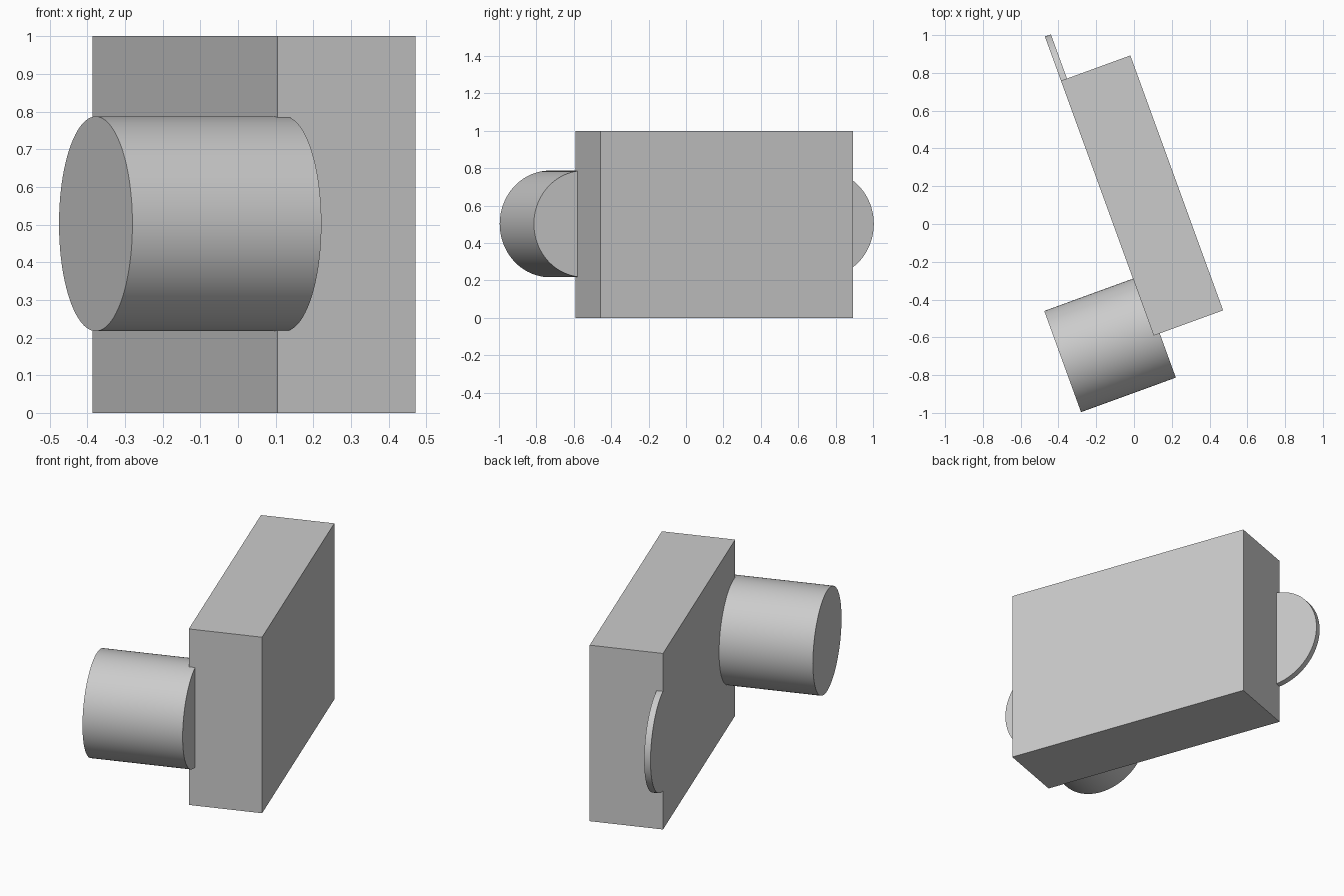
import bpy, math
from mathutils import Matrix

if "Cube" in bpy.data.objects:
    bpy.data.objects.remove(bpy.data.objects["Cube"])

TURN = Matrix.Rotation(math.radians(20), 4, 'Z')   # whole model is turned 20 degrees
FACE_X, END_X = -0.104, -0.070                     # slab side face, inner end of round parts
MID_Y, OFFSET = 0.127, 0.682                       # slab middle, distance to round parts


def slab(name, x0, x1, length, height):
    bpy.ops.mesh.primitive_cube_add(size=1)
    ob = bpy.context.object
    ob.name = name
    ob.data.transform(TURN @ Matrix.Translation(((x0 + x1) / 2, MID_Y, height / 2))
                      @ Matrix.Diagonal((x1 - x0, length, height, 1)))


def round_part(name, x0, x1, y, radius=0.285, z=0.502):
    bpy.ops.mesh.primitive_cylinder_add(vertices=96, radius=radius, depth=x1 - x0)
    ob = bpy.context.object
    ob.name = name
    ob.data.transform(TURN @ Matrix.Translation(((x0 + x1) / 2, y, z))
                      @ Matrix.Rotation(math.pi / 2, 4, 'Y'))
    bpy.ops.object.shade_smooth_by_angle()


# upright slab
slab("body", FACE_X, 0.287, 1.436, 1.0)
# protruding barrel at the front end
round_part("barrel", -0.604, END_X, MID_Y - OFFSET)
# thin disc flush with the slab face at the back end
round_part("disc", FACE_X, END_X, MID_Y + OFFSET)
